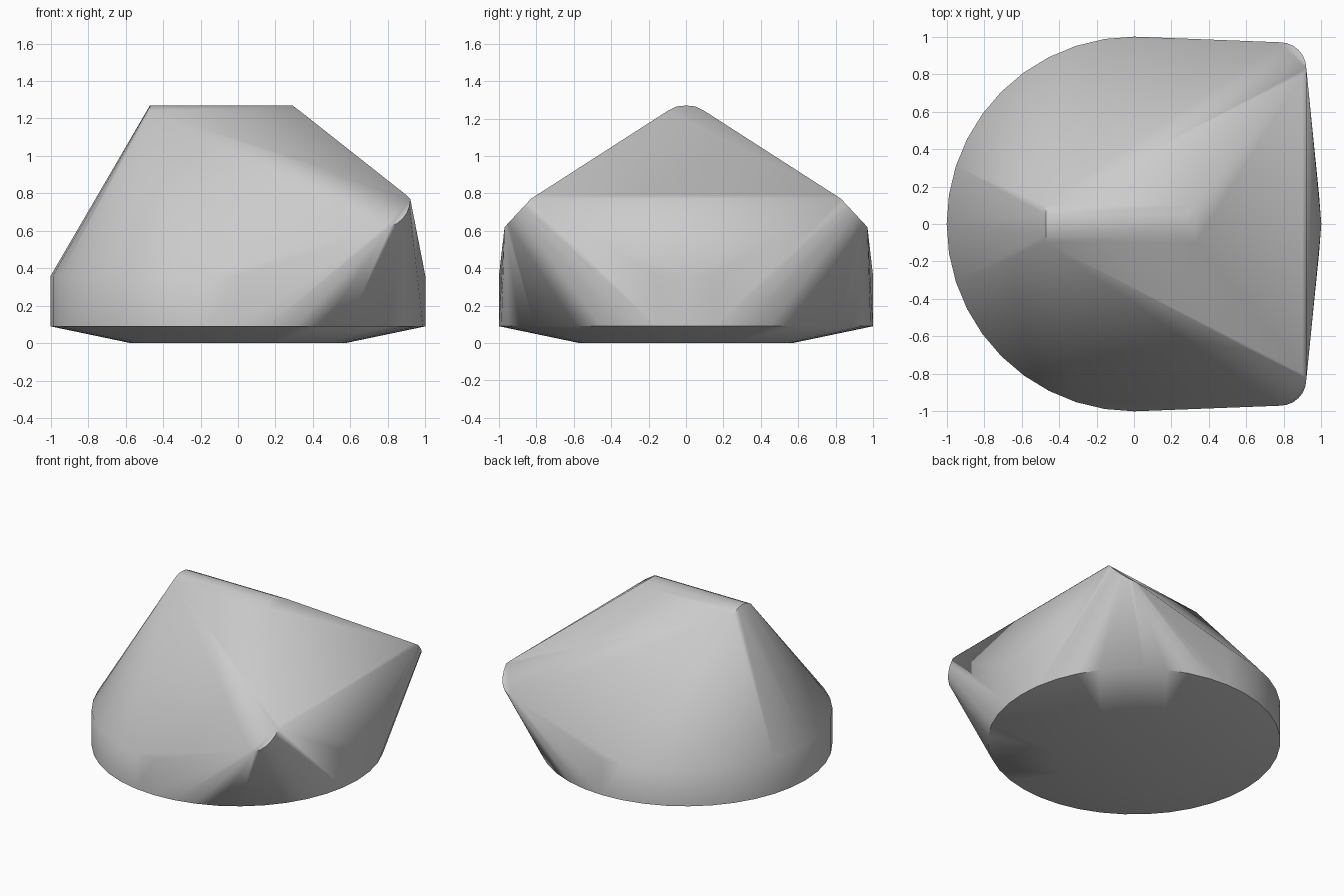
import bpy, bmesh, math

if "Cube" in bpy.data.objects:
    bpy.data.objects.remove(bpy.data.objects["Cube"])

SEG = 40


def ring(radius, z):
    return [(radius * math.cos(2 * math.pi * i / SEG),
             radius * math.sin(2 * math.pi * i / SEG), z) for i in range(SEG)]


# Bevelled round base and low round wall
points = ring(0.57, 0.0) + ring(1.0, 0.09) + ring(1.0, 0.36)

# Rounded roof ridge, mirrored in y
for y, z, x_end in [(0, 1.27, 0.29), (0.05, 1.265, 0.295), (0.10, 1.24, 0.33)]:
    for s in ((1,) if y == 0 else (1, -1)):
        points += [(-0.47, s * y, z), (x_end, s * y, z)]

# Raised right-hand corners: rounded arc dropping towards the sides
for s in (1, -1):
    points.append((0.90, s * 0.80, 0.79))
    for i in range(7):
        t = math.pi / 2 * i / 6
        points.append((0.78 + 0.14 * math.cos(t), s * (0.83 + 0.14 * math.sin(t)),
                       0.77 - 0.15 * math.sin(t)))

# Skin all the points with a convex hull
bm = bmesh.new()
for p in points:
    bm.verts.new(p)
bmesh.ops.convex_hull(bm, input=bm.verts[:])
bmesh.ops.delete(bm, geom=[v for v in bm.verts if not v.link_faces], context='VERTS')
bmesh.ops.dissolve_limit(bm, angle_limit=math.radians(0.5),
                         verts=bm.verts[:], edges=bm.edges[:])
bmesh.ops.recalc_face_normals(bm, faces=bm.faces[:])
mesh = bpy.data.meshes.new("hull_body")
bm.to_mesh(mesh)
bm.free()
body = bpy.data.objects.new("hull_body", mesh)
bpy.context.collection.objects.link(body)

# Smooth shading with a crisp base edge
bpy.context.view_layer.objects.active = body
body.select_set(True)
bpy.ops.object.shade_smooth_by_angle(angle=math.radians(55))
